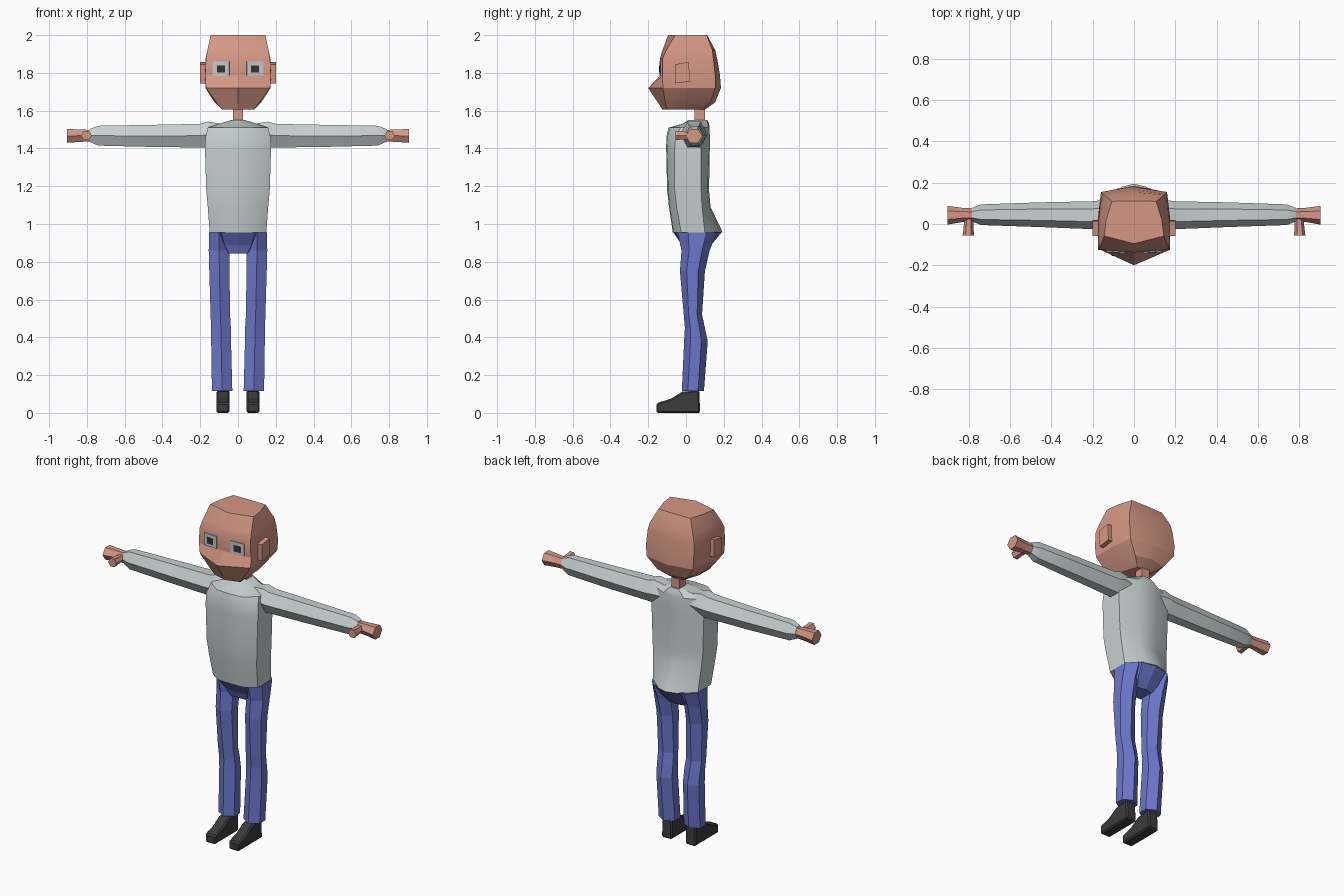
import bpy, bmesh, math
from mathutils import Matrix, Vector


def material(name, r, g, b):
    m = bpy.data.materials.new(name)
    m.diffuse_color = (r, g, b, 1)
    return m


SKIN = material("skin", 0.66, 0.31, 0.23)
SWEATER = material("pale_grey_knit", 0.57, 0.635, 0.635)
PANTS = material("blue_cloth", 0.15, 0.185, 0.60)
SHOE = material("black_leather", 0.045, 0.045, 0.045)
EYE = material("eye_white", 0.52, 0.60, 0.60)
PUPIL = material("pupil_dark", 0.045, 0.032, 0.03)


def finish(bm, name, mat, angle=0):
    bmesh.ops.recalc_face_normals(bm, faces=bm.faces)
    me = bpy.data.meshes.new(name)
    bm.to_mesh(me)
    bm.free()
    ob = bpy.data.objects.new(name, me)
    bpy.context.collection.objects.link(ob)
    me.materials.append(mat)
    if angle:
        bpy.ops.object.select_all(action='DESELECT')
        ob.select_set(True)
        bpy.context.view_layer.objects.active = ob
        bpy.ops.object.shade_smooth_by_angle(angle=math.radians(angle))
    return ob


def loft(name, rings, mat, angle=0):
    """Skin a stack of equal-length rings and cap both ends."""
    bm = bmesh.new()
    rows = [[bm.verts.new(p) for p in ring] for ring in rings]
    n = len(rows[0])
    for a, b in zip(rows, rows[1:]):
        for i in range(n):
            j = (i + 1) % n
            bm.faces.new((a[i], a[j], b[j], b[i]))
    bm.faces.new(rows[0])
    bm.faces.new(rows[-1])
    return finish(bm, name, mat, angle)


def sym_ring(z, front, half, back):
    """Level ring mirrored in x: front centre, side points, back centre."""
    right = [(x, y, z) for x, y in half]
    left = [(-x, y, z) for x, y in reversed(half)]
    return [(0, front, z)] + right + [(0, back, z)] + left


def box(name, centre, size, mat, turn=0):
    bm = bmesh.new()
    m = (Matrix.Translation(centre) @ Matrix.Rotation(turn, 4, 'Z')
         @ Matrix.Diagonal((*size, 1)))
    bmesh.ops.create_cube(bm, size=1, matrix=m)
    return finish(bm, name, mat)


# Head with wedge nose and narrow jaw
loft("head", [
    sym_ring(1.605, -0.125, [(0.085, -0.10), (0.08, 0.0), (0.05, 0.09)], 0.10),
    sym_ring(1.645, -0.15, [(0.115, -0.11), (0.125, 0.01), (0.10, 0.13)], 0.155),
    sym_ring(1.72, -0.20, [(0.17, -0.122), (0.172, 0.02), (0.155, 0.155)], 0.185),
    sym_ring(1.785, -0.138, [(0.174, -0.125), (0.176, 0.02), (0.16, 0.155)], 0.18),
    sym_ring(1.875, -0.138, [(0.17, -0.125), (0.172, 0.02), (0.155, 0.145)], 0.165),
    sym_ring(1.92, -0.125, [(0.162, -0.105), (0.162, 0.02), (0.145, 0.14)], 0.155),
    sym_ring(2.0, -0.095, [(0.145, -0.058), (0.135, 0.02), (0.107, 0.11)], 0.112),
], SKIN, 24)

# Neck
box("neck", (0, 0.073, 1.57), (0.054, 0.056, 0.12), SKIN)

# Sweater body, from hem to collar
loft("sweater_body", [
    sym_ring(0.955, -0.07, [(0.09, -0.066), (0.15, -0.025), (0.15, 0.10), (0.06, 0.18)], 0.195),
    sym_ring(1.09, -0.09, [(0.09, -0.086), (0.16, -0.05), (0.16, 0.085), (0.06, 0.124)], 0.13),
    sym_ring(1.18, -0.10, [(0.09, -0.095), (0.168, -0.06), (0.168, 0.08), (0.06, 0.115)], 0.122),
    sym_ring(1.40, -0.105, [(0.095, -0.10), (0.175, -0.06), (0.175, 0.08), (0.065, 0.12)], 0.126),
    sym_ring(1.46, -0.104, [(0.09, -0.098), (0.172, -0.055), (0.172, 0.08), (0.065, 0.12)], 0.126),
    sym_ring(1.51, -0.093, [(0.085, -0.085), (0.16, -0.03), (0.16, 0.08), (0.065, 0.12)], 0.125),
    sym_ring(1.53, -0.02, [(0.045, -0.015), (0.10, 0.01), (0.10, 0.08), (0.05, 0.115)], 0.122),
    sym_ring(1.55, 0.015, [(0.025, 0.018), (0.038, 0.04), (0.038, 0.09), (0.025, 0.11)], 0.113),
], SWEATER, 28)

# Hips
loft("hips", [
    sym_ring(0.845, 0.0, [(0.05, 0.0), (0.055, 0.05), (0.05, 0.09)], 0.10),
    sym_ring(0.885, -0.02, [(0.07, -0.01), (0.10, 0.05), (0.07, 0.12)], 0.13),
    sym_ring(0.958, -0.068, [(0.09, -0.06), (0.148, 0.04), (0.085, 0.17)], 0.19),
], PANTS)


def arm_ring(s, x, y0, y1, z0, z1):
    """Hexagon across the arm with points at front and back."""
    zm, q = (z0 + z1) / 2, (y1 - y0) * 0.27
    return [(s * x, y, z) for y, z in (
        (y0, zm), (y0 + q, z1), (y1 - q, z1), (y1, zm), (y1 - q, z0), (y0 + q, z0))]


def leg_ring(s, z, x0, x1, y0, y1):
    """Hexagon across the leg with ridges at front and back."""
    xm, q = (x0 + x1) / 2, (y1 - y0) * 0.27
    return [(s * x, y, z) for x, y in (
        (xm, y0), (x1, y0 + q), (x1, y1 - q), (xm, y1), (x0, y1 - q), (x0, y0 + q))]


for s, side in ((1, "right"), (-1, "left")):
    # Sleeve with raised shoulder and tapered cuff
    loft(side + "_sleeve", [arm_ring(s, *r) for r in (
        (0.05, 0.0, 0.10, 1.42, 1.525),
        (0.16, -0.03, 0.115, 1.405, 1.542),
        (0.20, -0.025, 0.11, 1.405, 1.53),
        (0.45, -0.015, 0.105, 1.408, 1.525),
        (0.74, -0.005, 0.095, 1.415, 1.52),
        (0.785, 0.012, 0.078, 1.435, 1.503))], SWEATER, 20)
    # Hand and thumb
    loft(side + "_hand", [arm_ring(s, *r) for r in (
        (0.76, 0.015, 0.075, 1.438, 1.497),
        (0.83, 0.01, 0.078, 1.435, 1.50),
        (0.905, -0.003, 0.088, 1.43, 1.503))], SKIN)
    thumb = []
    for y, r, cx in ((0.03, 0.022, 0.80), (-0.02, 0.024, 0.802), (-0.055, 0.028, 0.803)):
        thumb.append([(s * (cx + r * math.cos(k * math.pi / 3)), y,
                       1.468 + r * math.sin(k * math.pi / 3)) for k in range(6)])
    loft(side + "_thumb", thumb, SKIN)
    # Trouser leg
    loft(side + "_trouser_leg", [leg_ring(s, *r) for r in (
        (0.115, 0.03, 0.138, -0.022, 0.095),
        (0.38, 0.037, 0.142, -0.01, 0.115),
        (0.45, 0.038, 0.143, -0.006, 0.10),
        (0.52, 0.042, 0.145, -0.012, 0.085),
        (0.75, 0.045, 0.152, -0.032, 0.10),
        (0.86, 0.046, 0.155, -0.024, 0.125),
        (0.955, 0.05, 0.153, -0.045, 0.165))], PANTS)
    # Shoe, side profile swept across its width
    profile = [(-0.155, 0), (-0.155, 0.052), (-0.08, 0.075), (-0.02, 0.112),
               (0.07, 0.12), (0.075, 0)]
    shoe = loft(side + "_shoe", [[(s * x, y, z) for y, z in profile]
                                 for x in (0.045, 0.113)], SHOE)
    bev = shoe.modifiers.new("soft_edges", 'BEVEL')
    bev.width, bev.segments = 0.008, 1
    # Ear
    ear = [(-0.055, 1.745), (-0.058, 1.845), (0.015, 1.858), (0.02, 1.755)]
    loft(side + "_ear", [[(s * x, y, z) for y, z in ear] for x in (0.15, 0.20)], SKIN)
    # Eye plates
    turn = s * 0.075
    box(side + "_eye", (s * 0.09, -0.133, 1.823), (0.088, 0.009, 0.074), EYE, turn)
    box(side + "_pupil", (s * 0.09, -0.136, 1.821), (0.042, 0.009, 0.036), PUPIL, turn)
